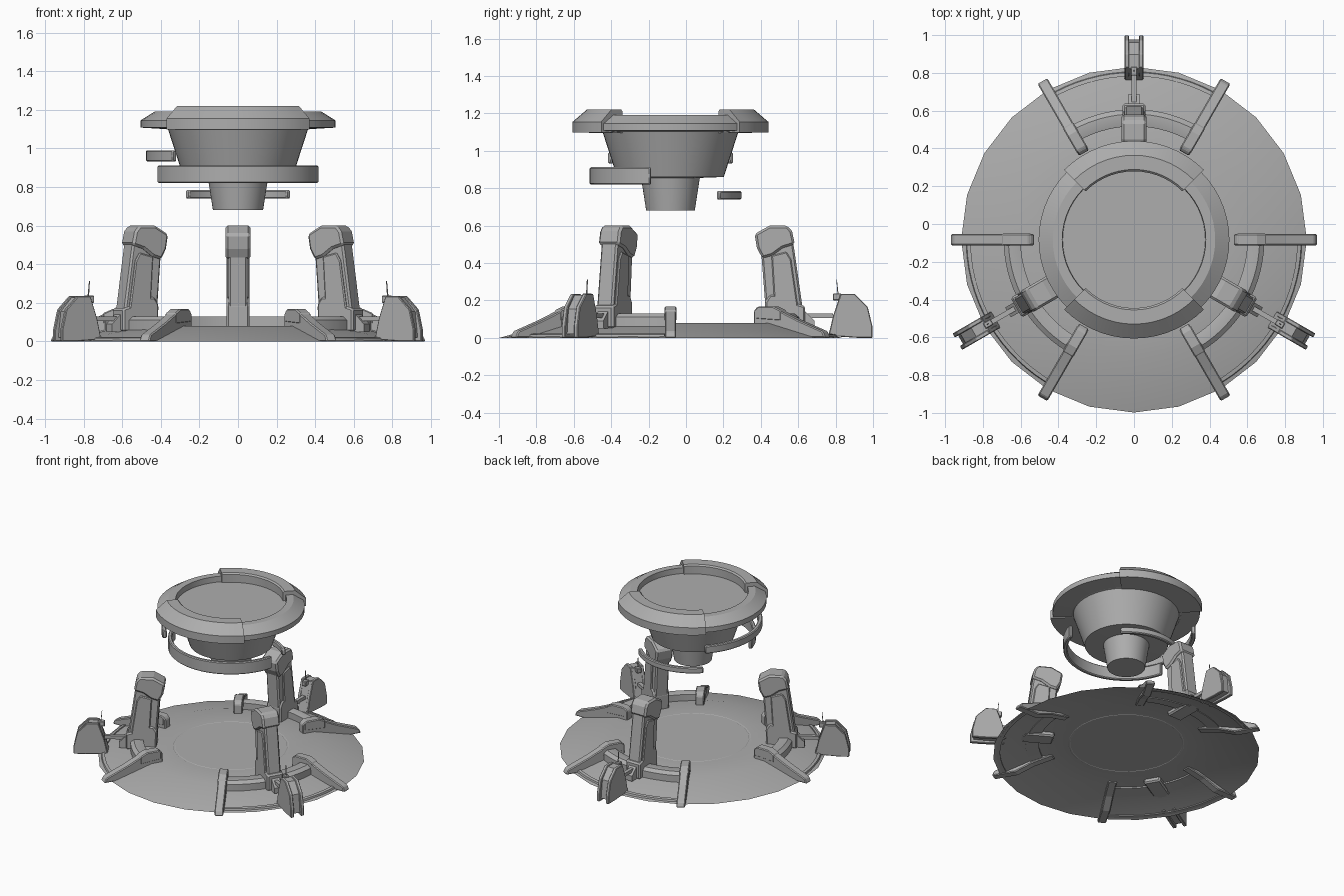
import bpy, bmesh, math
from mathutils import Matrix, Vector

if "Cube" in bpy.data.objects:
    bpy.data.objects.remove(bpy.data.objects["Cube"])

CENTRE = Vector((0, -0.083, 0))
GREY = bpy.data.materials.new("dark_grey")
GREY.diffuse_color = (.42, .42, .42, 1)
GREY.use_nodes = True
GREY.node_tree.nodes["Principled BSDF"].inputs["Base Color"].default_value = GREY.diffuse_color


def finish(name, bm, smooth=True, bevel=0):
    bmesh.ops.remove_doubles(bm, verts=bm.verts, dist=1e-5)
    bmesh.ops.recalc_face_normals(bm, faces=bm.faces)
    mesh = bpy.data.meshes.new(name)
    bm.to_mesh(mesh)
    bm.free()
    mesh.materials.append(GREY)
    ob = bpy.data.objects.new(name, mesh)
    bpy.context.collection.objects.link(ob)
    if bevel:
        mod = ob.modifiers.new("bevel", 'BEVEL')
        mod.width = bevel
        mod.segments = 1
        mod.limit_method = 'ANGLE'
    if smooth:
        bpy.ops.object.select_all(action='DESELECT')
        ob.select_set(True)
        bpy.context.view_layer.objects.active = ob
        bpy.ops.object.shade_smooth_by_angle(angle=math.radians(30))
    return ob


def revolve(name, profile, start=0, end=360, steps=48, closed=False, bevel=0):
    """Turn an (r, z) profile about the centre axis; closed profiles get end caps."""
    bm = bmesh.new()
    rings = []
    for i in range(steps + 1):
        a = math.radians(start + (end - start) * i / steps)
        rings.append([bm.verts.new(CENTRE + Vector((r * math.cos(a), r * math.sin(a), z)))
                      for r, z in profile])
    n = len(profile)
    for a, b in zip(rings, rings[1:]):
        for j in range(n if closed else n - 1):
            k = (j + 1) % n
            bm.faces.new((a[j], a[k], b[k], b[j]))
    if closed and end - start < 360:
        bm.faces.new(rings[0])
        bm.faces.new(rings[-1])
    return finish(name, bm, True, bevel)


def plate(name, profile, width, angle, shift=0, bevel=0):
    """Extrude an (r, z) profile sideways and place it at an angle round the centre."""
    bm = bmesh.new()
    sides = [[bm.verts.new((r, shift + s * width / 2, z)) for r, z in profile] for s in (-1, 1)]
    n = len(profile)
    for j in range(n):
        k = (j + 1) % n
        bm.faces.new((sides[0][j], sides[0][k], sides[1][k], sides[1][j]))
    for s in sides:
        bm.faces.new(s)
    bm.transform(Matrix.Translation(CENTRE) @ Matrix.Rotation(math.radians(angle), 4, 'Z'))
    return finish(name, bm, False, bevel)


def box(r0, r1, z0, z1):
    return [(r0, z0), (r1, z0), (r1, z1), (r0, z1)]


# Base: open dished shell with an inlaid circle
revolve("base_disc", [(0, .08), (.385, .08), (.388, .078), (.396, .078), (.399, .08),
                      (.62, .08), (.915, 0)], steps=24)

# Six sloping fins over the base edge
FIN = [(.53, .075), (.53, .145), (.55, .165), (.645, .165), (.80, .095), (.955, .035),
       (.972, 0), (.80, 0), (.68, .045)]
FIN_CAP = [(.542, .10), (.542, .155), (.557, .168), (.65, .168), (.70, .146), (.70, .09)]
for a in range(0, 360, 60):
    plate("fin", FIN, .06, a, bevel=.006)
    plate("fin_cap", FIN_CAP, .064, a, bevel=.006)

# Three pylons with outer pods, and the curved rails between fins
PYLON = [(.515, .05), (.505, .20), (.485, .46), (.47, .53), (.54, .585), (.62, .585),
         (.65, .55), (.665, .45), (.705, .17), (.705, .05)]
SIDE_PANEL = [(.56, .10), (.54, .44), (.62, .46), (.645, .42), (.68, .18), (.68, .10)]
HEAD = [(.492, .425), (.462, .48), (.45, .555), (.53, .60), (.625, .60), (.65, .57),
        (.665, .50), (.60, .48), (.545, .44)]
FOOT = [(.51, .05), (.505, .19), (.53, .23), (.60, .23), (.65, .19), (.72, .17), (.72, .05)]
POD_CORE = [(.845, .02), (.905, .228), (.98, .228), (1.045, .155), (1.06, .02)]
POD_SIDE = [(.845, .01), (.87, .12), (.91, .235), (.985, .235), (1.055, .165), (1.08, .06),
            (1.08, 0), (1.0, 0)]
for a in (90, 210, 330):
    plate("pylon_body", PYLON, .10, a, bevel=.01)
    plate("pylon_side_panel", SIDE_PANEL, .12, a, bevel=.006)
    plate("pylon_head", HEAD, .13, a, bevel=.012)
    plate("pylon_foot", FOOT, .12, a, bevel=.01)
    plate("pylon_bracket", [(.69, .05), (.77, .05), (.77, .09), (.72, .14), (.69, .14)], .06, a)
    plate("pod_strut", box(.70, .87, .105, .13), .026, a)
    plate("pod_core", POD_CORE, .08, a)
    for s in (-1, 1):
        plate("pod_side", POD_SIDE, .024, a, s * .038, bevel=.004)
    plate("antenna_mount", box(.868, .915, .20, .237), .034, a, bevel=.004)
    plate("antenna", [(.893, .23), (.899, .23), (.890, .312), (.887, .312)], .005, a)
    revolve("floor_rail", [(.60, .07), (.60, .128), (.604, .13), (.665, .13), (.69, .11),
                           (.69, .055)], a - 29, a + 29, 14, True)
    revolve("edge_lip", [(.865, .005), (.865, .022), (.885, .018), (.89, .002)],
            a - 28, a + 28, 14, True)

# Floating bowl with its hub underneath
revolve("bowl", [(0, .68), (.13, .68), (.157, .855), (.285, .86), (.363, 1.10),
                 (.40, 1.11), (.40, 1.15), (0, 1.15)])

# Rim: taller segments front and back, lower ones at the sides
TALL = [(.362, 1.095), (.523, 1.098), (.523, 1.155), (.447, 1.22), (.372, 1.22), (.362, 1.21)]
LOW = [(.375, 1.10), (.505, 1.108), (.505, 1.145), (.43, 1.192), (.38, 1.192)]
for a in (90, 270):
    revolve("rim_tall_segment", TALL, a - 45, a + 45, 14, True)
for a in (0, 180):
    revolve("rim_low_segment", LOW, a - 45.5, a + 45.5, 14, True)

# Three loose arcs hovering round the bowl: middle angle, half span, radii, heights
for mid, half, r0, r1, z0, z1 in ((270, 75.5, .405, .432, .82, .912),
                                  (180, 45, .447, .477, .932, .99),
                                  (90, 46, .352, .38, .74, .784)):
    revolve("floating_arc", box(r0, r1, z0, z1), mid - half, mid + half, 24, True, bevel=.006)
